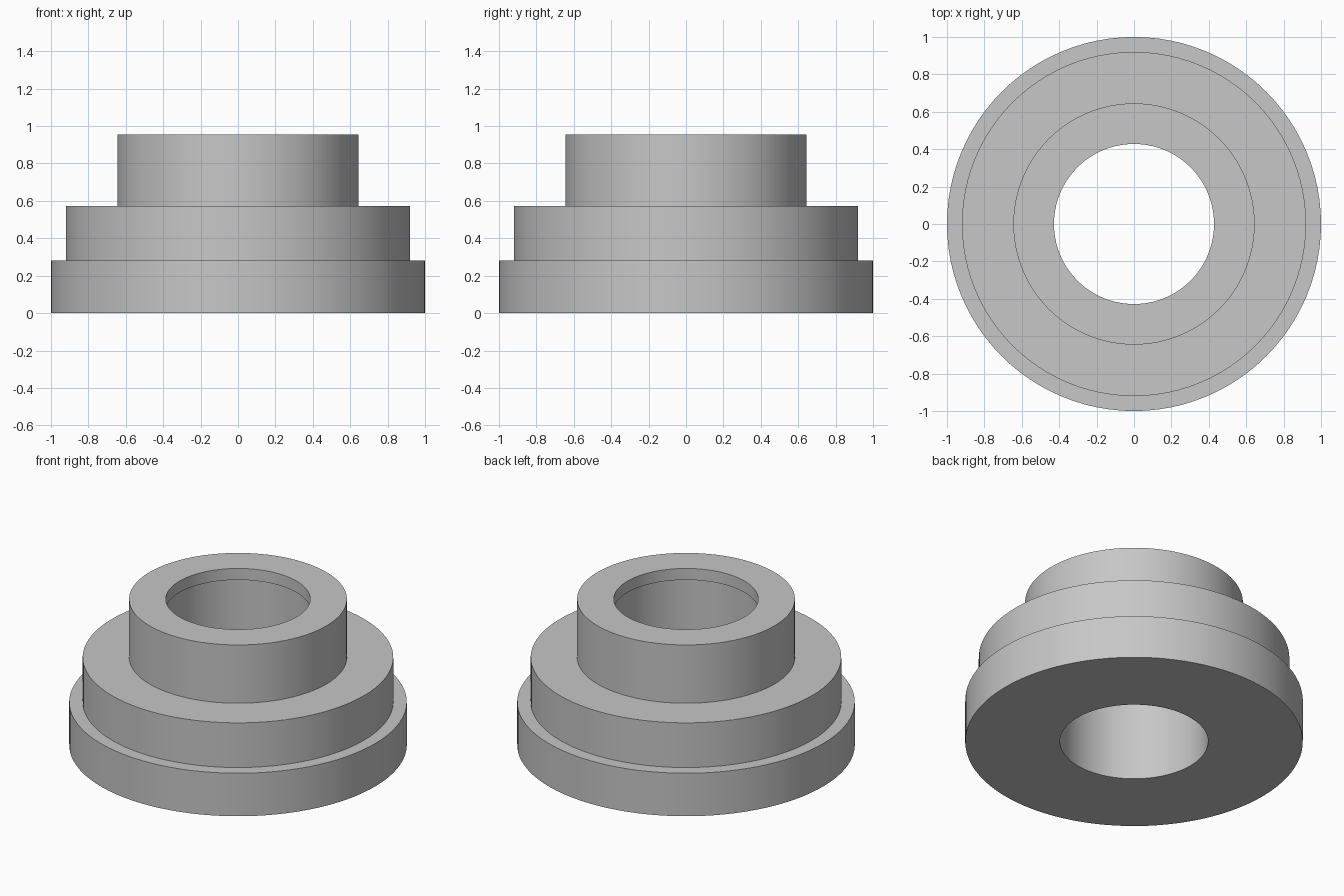
import bpy
import bmesh
import math

cube = bpy.data.objects.get("Cube")
if cube:
    bpy.data.objects.remove(cube, do_unlink=True)

SEGMENTS = 96

# Plain grey finish
grey = bpy.data.materials.new("light grey")
grey.use_nodes = True
colour = (0.57, 0.57, 0.57, 1)
grey.diffuse_color = colour
grey.node_tree.nodes["Principled BSDF"].inputs["Base Color"].default_value = colour

# Cross-section (radius, height): bore with a narrow lip, then the three outer steps
base_r, middle_r, neck_r, bore_r, lip_r = 1.0, 0.92, 0.645, 0.439, 0.428
base_z, middle_z, top_z = 0.281, 0.573, 0.954
lip_z = top_z - 0.075
profile = [
    (bore_r, 0), (base_r, 0), (base_r, base_z),
    (middle_r, base_z), (middle_r, middle_z),
    (neck_r, middle_z), (neck_r, top_z),
    (lip_r, top_z), (lip_r, lip_z), (bore_r, lip_z),
]

# Revolve the closed cross-section about z
bm = bmesh.new()
verts = [bm.verts.new((r, 0, z)) for r, z in profile]
edges = [bm.edges.new((a, b)) for a, b in zip(verts, verts[1:] + verts[:1])]
bmesh.ops.spin(bm, geom=verts + edges, cent=(0, 0, 0), axis=(0, 0, 1),
               angle=math.tau, steps=SEGMENTS, use_merge=False)
bmesh.ops.remove_doubles(bm, verts=bm.verts, dist=0.0005)
bmesh.ops.recalc_face_normals(bm, faces=bm.faces)
mesh = bpy.data.meshes.new("stepped_bushing")
bm.to_mesh(mesh)
bm.free()
mesh.materials.append(grey)

bushing = bpy.data.objects.new("stepped_bushing", mesh)
bpy.context.collection.objects.link(bushing)

# Smooth round walls, sharp steps
bpy.ops.object.select_all(action="DESELECT")
bushing.select_set(True)
bpy.context.view_layer.objects.active = bushing
bpy.ops.object.shade_smooth_by_angle(angle=math.radians(30))
